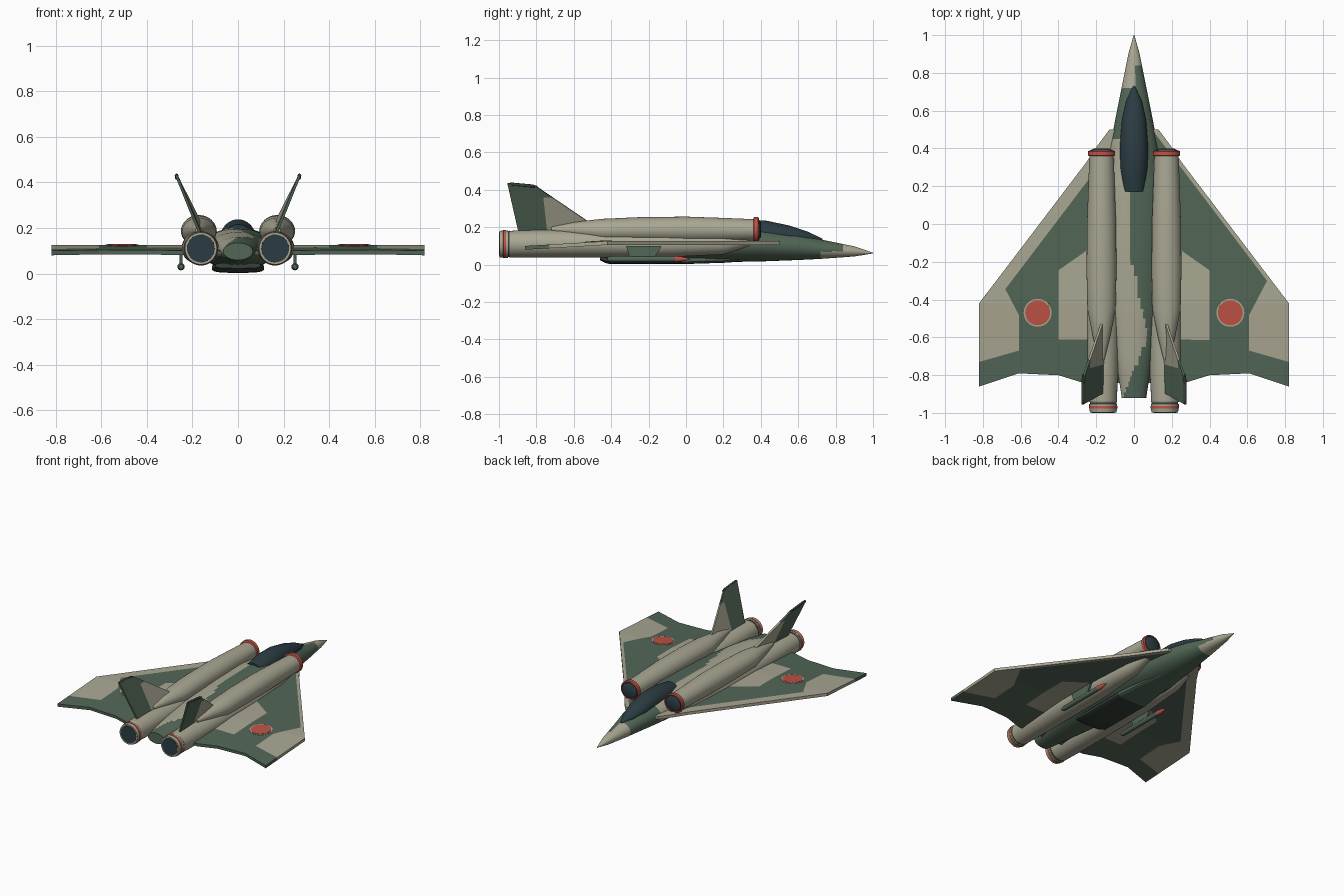
import bpy, bmesh, math
from mathutils import Vector

old = bpy.data.objects.get("Cube")
if old:
    bpy.data.objects.remove(old, do_unlink=True)


def material(name, rgb):
    m = bpy.data.materials.new(name)
    m.use_nodes = True
    m.diffuse_color = (*rgb, 1)
    m.node_tree.nodes["Principled BSDF"].inputs["Base Color"].default_value = (*rgb, 1)
    return m


CREAM, GREEN, TEAL, RED, DARK = range(5)
MATS = [material("sand_cream", (0.40, 0.385, 0.29)),
        material("camouflage_green", (0.085, 0.135, 0.095)),
        material("dark_teal", (0.024, 0.046, 0.055)),
        material("signal_red", (0.52, 0.085, 0.06)),
        material("shadow_green", (0.035, 0.05, 0.04))]


def finish(name, bm, rule, smooth=True):
    """Turn a bmesh into an object, colouring each face by the rule."""
    for f in bm.faces:
        f.material_index = rule(f.calc_center_median()) if callable(rule) else rule
    me = bpy.data.meshes.new(name)
    bm.to_mesh(me)
    bm.free()
    for m in MATS:
        me.materials.append(m)
    ob = bpy.data.objects.new(name, me)
    bpy.context.collection.objects.link(ob)
    if smooth:
        bpy.ops.object.select_all(action='DESELECT')
        ob.select_set(True)
        bpy.context.view_layer.objects.active = ob
        bpy.ops.object.shade_smooth_by_angle(angle=math.radians(35))
    return ob


def loft(name, sections, rule, x=0, seg=32, sub=1, power=1.0):
    """Skin ellipses given as (y, centre z, half width, half height)."""
    dense = [sections[0]]
    for a, b in zip(sections, sections[1:]):
        dense += [[p + (q - p) * k / sub for p, q in zip(a, b)] for k in range(1, sub + 1)]
    bm = bmesh.new()
    rings = []
    for y, z, rx, rz in dense:
        ring = []
        for i in range(seg):
            t = math.tau * i / seg
            c, s = math.cos(t), math.sin(t)
            c, s = (math.copysign(abs(v) ** power, v) for v in (c, s))
            ring.append(bm.verts.new((x + rx * c, y, z + rz * s)))
        rings.append(ring)
    for a, b in zip(rings, rings[1:]):
        for i in range(seg):
            j = (i + 1) % seg
            bm.faces.new((a[i], a[j], b[j], b[i]))
    bm.faces.new(rings[0])
    bm.faces.new(rings[-1])
    bmesh.ops.recalc_face_normals(bm, faces=bm.faces)
    return finish(name, bm, rule)


def plate(name, points, thickness, cuts, rule, bend=None, flip=False):
    """Flat outline, cut along (point, point) lines, bent and thickened."""
    bm = bmesh.new()
    pts = points[::-1] if flip else points
    bm.faces.new([bm.verts.new(p) for p in pts])
    bm.normal_update()
    up = bm.faces[:][0].normal.copy()
    for a, b in cuts:
        a, b = Vector(a), Vector(b)
        bmesh.ops.bisect_plane(bm, geom=bm.verts[:] + bm.edges[:] + bm.faces[:],
                               plane_co=a, plane_no=(b - a).cross(up))
    if bend:
        for v in bm.verts:
            v.co.z = bend(v.co)
    ob = finish(name, bm, rule, smooth=False)
    mod = ob.modifiers.new("thickness", 'SOLIDIFY')
    mod.thickness = thickness
    mod.offset = 0
    return ob


# Fuselage
def body_paint(c):
    if c.y > 0.72:
        return GREEN if 0.005 < c.x and c.y < 0.84 and c.z > 0.07 else CREAM
    if c.y > 0.45 or c.z < 0.075:
        return GREEN
    if c.y > -0.1:
        edge = -0.03
    elif c.y > -0.6:
        edge = -0.03 - 0.2 * (c.y + 0.1)
    else:
        edge = 0.07 + 0.4 * (c.y + 0.6)
    return GREEN if c.x > edge or c.y < -0.919 else CREAM


loft("fuselage", [(1, .062, .002, .002), (.9, .071, .03, .027), (.72, .083, .066, .052),
                  (.6, .095, .09, .07), (.42, .104, .125, .086), (.17, .107, .16, .094),
                  (-.1, .107, .16, .09), (-.45, .11, .13, .072), (-.75, .105, .09, .055),
                  (-.92, .097, .065, .038)], body_paint, seg=48, sub=6)
loft("belly_tray", [(.45, .035, .03, .008), (.2, .03, .09, .02), (-.02, .024, .115, .021),
                    (-.42, .026, .115, .021), (-.46, .035, .1, .012)],
     lambda c: DARK if c.y < 0 else GREEN, seg=24, sub=3, power=0.6)

# Cockpit canopy
loft("canopy", [(.73, .135, .005, .004), (.65, .145, .042, .032), (.55, .155, .064, .055),
                (.42, .165, .075, .072), (.3, .165, .074, .073), (.17, .165, .06, .05)],
     TEAL, seg=32, sub=2)


# Wing surfaces: swept outline, painted by panel
def wing_height(co):
    return 0.09 + 0.026 * min(1, (co.y + 0.86) / 0.44)


for s, side in ((1, "left"), (-1, "right")):
    strip = 0.02 if s > 0 else 0.065

    def P(x, y, z=0, s=s):
        return (s * x, y, z)

    def wing_paint(c, strip=strip):
        x, y = abs(c.x), c.y
        if y > 0.33 - (x - 0.25) * 1.316 - strip * 1.65:
            return CREAM
        if x > 0.61:
            return GREEN if y < -0.67 - 0.29 * (x - 0.61) or y > -0.48 + 1.9 * (x - 0.61) else CREAM
        if y < -0.61 or x > 0.4:
            return GREEN
        return CREAM if y < -0.14 - 0.7 * (x - 0.25) else GREEN

    lead = strip * 1.65
    plate(side + "_wing",
          [P(.05, .5), P(.05, -.84), P(.27, -.84), P(.4, -.80), P(.61, -.79), P(.82, -.86),
           P(.82, -.42), P(.62, -.157), P(.25, .33), P(.19, .42), P(.13, .5)],
          0.02,
          [(P(.4, 0), P(.4, -1)), (P(.61, 0), P(.61, -1)), (P(0, -.61), P(1, -.61)),
           (P(.25, -.14), P(.4, -.245)), (P(.61, -.67), P(.82, -.73)),
           (P(.61, -.48), P(.72, -.271)), (P(0, -.42), P(1, -.42)),
           (P(.25, .33 - lead), P(.82, -.42 - lead))],
          wing_paint, wing_height, flip=s < 0)

    # Plain round wing marking: cream rim under a red disc, following the wing
    for label, radius, lift, colour in (("rim", .074, .0115, CREAM), ("disc", .066, .0135, RED)):
        ring = [P(.51 + radius * math.cos(a), -.47 + radius * math.sin(a))
                for a in (math.tau * k / 32 for k in range(32))]
        plate(f"{side}_marking_{label}", ring, 0.002, [(P(0, -.42), P(1, -.42))], colour,
              lambda co, lift=lift: wing_height(co) + lift, flip=s < 0)

    # Upper nacelle with intake lip
    loft(side + "_upper_nacelle",
         [(.37, .185, .064, .058), (.2, .186, .07, .064), (0, .187, .077, .07),
          (-.25, .187, .079, .067), (-.45, .183, .075, .062), (-.6, .188, .045, .04),
          (-.72, .19, .015, .014)], CREAM, x=s * .172, sub=2)
    loft(side + "_intake_lip",
         [(.36, .187, .066, .062), (.363, .187, .071, .068), (.385, .187, .071, .068),
          (.39, .187, .064, .061), (.375, .187, .058, .055)],
         lambda c: TEAL if abs(abs(c.x) - .172) < .001 and c.y < .38 and c.y > .37 else RED,
         x=s * .172)
    loft(side + "_intake_dome", [(.37, .187, .06, .057), (.39, .187, .058, .055),
                                 (.4, .187, .04, .038)], TEAL, x=s * .172)

    # Lower engine tube and banded exhaust nozzle
    loft(side + "_lower_nacelle",
         [(.34, .13, .03, .03), (.2, .115, .06, .06), (-.1, .11, .078, .07),
          (-.5, .112, .083, .073), (-.8, .112, .08, .074), (-.94, .11, .074, .071)],
         CREAM, x=s * .165, sub=2)

    def nozzle_paint(c):
        if -.952 < c.y < -.944:
            return DARK
        return RED if -.978 < c.y < -.962 else CREAM

    loft(side + "_nozzle",
         [(y, .11, r, r) for y, r in ((-.94, .073), (-.945, .07), (-.951, .07), (-.953, .074),
                                      (-.963, .074), (-.9635, .075), (-.977, .075),
                                      (-.978, .073), (-.998, .07))],
         nozzle_paint, x=s * .163)
    loft(side + "_exhaust", [(-.98, .11, .062, .062), (-1, .11, .061, .061)], TEAL, x=s * .163)

    # Canted tail fin
    def fin_paint(c):
        rear = c.y < -.76 - .25 * (c.z - .3)
        return GREEN if rear or c.z > .36 else CREAM

    plate(side + "_tail_fin",
          [P(.172, -.53, .235), P(.265, -.8, .418), P(.272, -.955, .435), P(.165, -.895, .17),
           P(.155, -.56, .17)], 0.012,
          [(P(.165, -.745, .2), P(.26, -.77, .42)), (P(.24, -.5, .36), P(.24, -1, .36))],
          fin_paint, flip=s < 0)
    loft(side + "_fin_tip", [(-.955, .433, .004, .004), (-.93, .43, .008, .009),
                             (-.82, .421, .007, .008), (-.795, .418, .003, .003)],
         DARK, x=s * .27, seg=12)

    # Underwing missile on its pylon
    loft(side + "_missile",
         [(-.42, .03, .01, .01), (-.4, .03, .016, .016), (-.06, .03, .016, .016),
          (-.05, .03, .016, .016), (-.01, .03, .011, .011), (.025, .03, .001, .001)],
         lambda c: RED if c.y > -.058 else GREEN, x=s * .25, seg=16)
    plate(side + "_pylon", [P(.25, -.13, .1), P(.25, -.32, .1), P(.25, -.3, .035),
                            P(.25, -.17, .035)], 0.012, [], GREEN)
